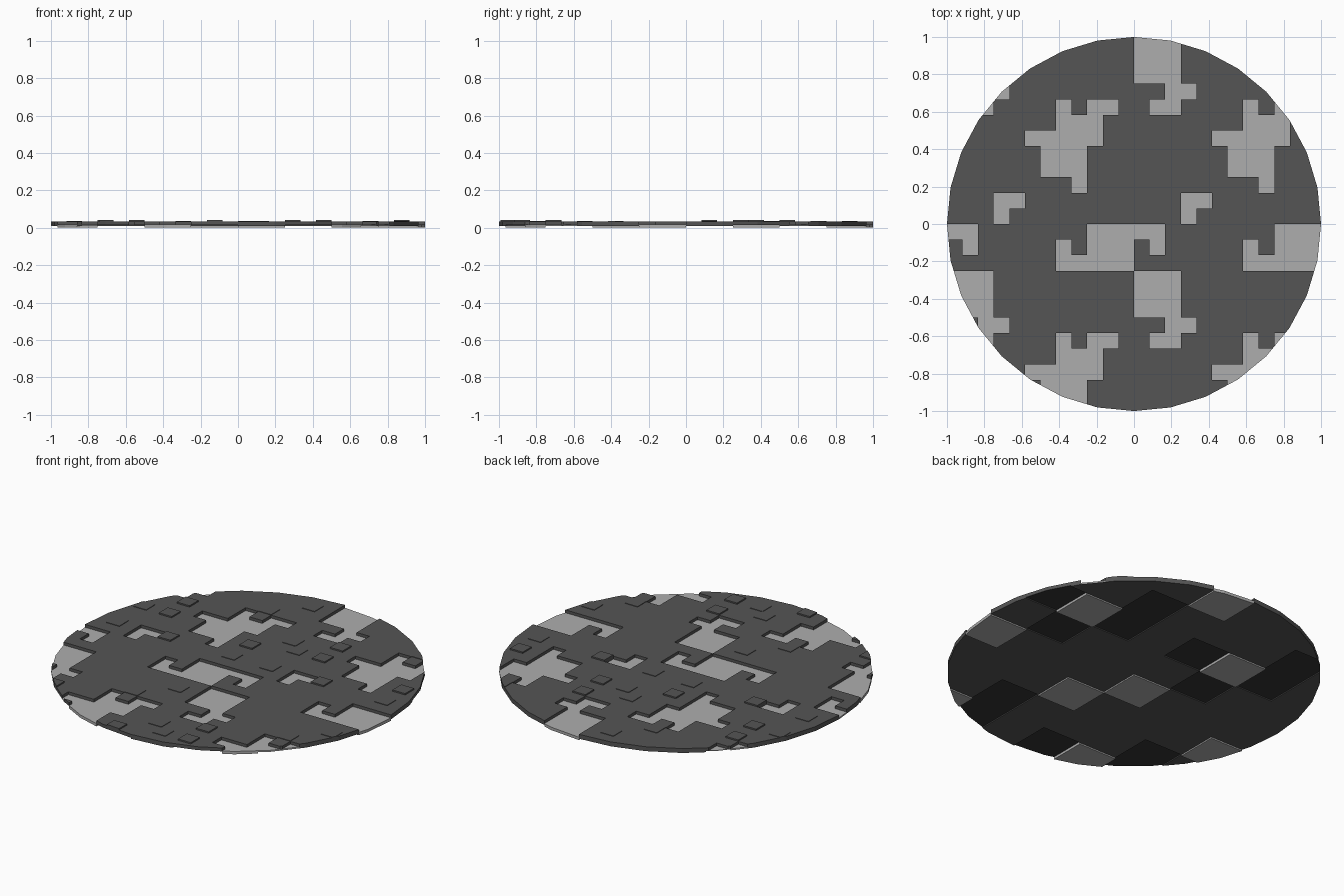
import bpy, bmesh, math

if "Cube" in bpy.data.objects:
    bpy.data.objects.remove(bpy.data.objects["Cube"])

C = 1 / 12          # small tile size; three small tiles make one large tile
PX, PY = 12, 15     # the tile pattern repeats over this many small tiles

# recessed light tiles: row -> columns, inside one repeat
LIGHT = {11: (0, 1, 2), 10: (0, 1, 2), 9: (0, 1, 2), 8: (2, 3), 7: (1, 2, -5, -3, -2),
         6: (-5, -4, -3), 5: (-7, -6, -5, -4, -3), 4: (-6, -5, -4), 3: (-6, -5, -4),
         2: (-4,), 1: (-9, -8), 0: (-9,), -1: (-3, -2, -1, 0, 1),
         -2: (-5, -3, -2, -1, 1), -3: (-5, -4, -3, -2, -1)}
light = {(i % PX, j % PY) for j, row in LIGHT.items() for i in row}
# raised small tiles
HIGH = {(i % PX, j % PY) for i, j in [(-9, 6), (-9, 4), (-7, 1), (-2, 3)]}
LOW = {(i % PX, j % PY) for i, j in [(-2, 10), (-11, 1), (-2, 1), (0, 5), (1, 4), (-11, 4), (-4, 8)]}
# large tiles on the underside
UNDER_LIGHT = {(2, 1), (0, 3), (3, 4)}
UNDER_BLACK = {(1, 1), (2, 0), (1, 2), (3, 1)}


def material(name, v):
    m = bpy.data.materials.new(name)
    m.diffuse_color = (v, v, v, 1)
    m.use_nodes = True
    m.node_tree.nodes["Principled BSDF"].inputs["Base Color"].default_value = m.diffuse_color
    return m


mats = {'dark': material('dark_grey', 0.09), 'light': material('light_grey', 0.42),
        'black': material('near_black', 0.035)}


def top_of(i, j):
    k = (i % PX, j % PY)
    if k in light:
        return 0.017, 'light'
    return (0.042 if k in HIGH else 0.037 if k in LOW else 0.034), 'dark'


def bottom_of(i, j):
    k = ((i // 3) % 4, (j // 3) % 5)
    if k in UNDER_LIGHT:
        return 0.0, 'light'
    return (0.014, 'black') if k in UNDER_BLACK else (0.008, 'dark')


# flat tile grid trimmed to a 32-sided disc
plan = bmesh.new()
bmesh.ops.create_grid(plan, x_segments=24, y_segments=24, size=1)
for s in range(32):
    a = 2 * math.pi * (s + 0.5) / 32
    n = (math.cos(a), math.sin(a), 0)
    r = math.cos(math.pi / 32)
    bmesh.ops.bisect_plane(plan, geom=plan.verts[:] + plan.edges[:] + plan.faces[:], dist=1e-6,
                           plane_co=(n[0] * r, n[1] * r, 0), plane_no=n, clear_outer=True)

parts = {}


def add(part, mat, pts):
    bm = parts.setdefault((part, mat), bmesh.new())
    bm.faces.new([bm.verts.new(p) for p in pts])


def cell(f):
    c = f.calc_center_median()
    return math.floor(c.x / C), math.floor(c.y / C)


def wall(part, mat, e, face, z0, z1):
    # upright strip along an edge, facing away from the given face
    a, b = [v.co for v in e.verts]
    d, out = b - a, (a + b) / 2 - face.calc_center_median()
    if d.y * out.x - d.x * out.y < 0:
        a, b = b, a
    add(part, mat, [(a.x, a.y, z0), (b.x, b.y, z0), (b.x, b.y, z1), (a.x, a.y, z1)])


# upper and lower tile faces
for f in plan.faces:
    flip = f.normal.z < 0
    co = [v.co for v in (reversed(f.verts) if flip else f.verts)]
    zt, mt = top_of(*cell(f))
    zb, mb = bottom_of(*cell(f))
    add('top_tiles', mt, [(p.x, p.y, zt) for p in co])
    add('underside_tiles', mb, [(p.x, p.y, zb) for p in reversed(co)])

# rim and steps between tiles
for e in plan.edges:
    fs = list(e.link_faces)
    if len(fs) == 1:
        zt, mt = top_of(*cell(fs[0]))
        zb, mb = bottom_of(*cell(fs[0]))
        wall('rim', mt, e, fs[0], zb, zt)
    elif len(fs) == 2:
        fs.sort(key=lambda f: top_of(*cell(f))[0])
        lo, hi = [top_of(*cell(f))[0] for f in fs]
        if hi > lo:
            wall('top_tiles', 'dark', e, fs[1], lo, hi)
        fs.sort(key=lambda f: bottom_of(*cell(f))[0])
        (lo, m), (hi, _) = [bottom_of(*cell(f)) for f in fs]
        if hi > lo:
            wall('underside_tiles', m, e, fs[0], lo, hi)
plan.free()

for (part, mat), bm in parts.items():
    bmesh.ops.remove_doubles(bm, verts=bm.verts[:], dist=1e-5)
    me = bpy.data.meshes.new(f'{mat}_{part}')
    bm.to_mesh(me)
    bm.free()
    me.materials.append(mats[mat])
    bpy.context.collection.objects.link(bpy.data.objects.new(f'{mat}_{part}', me))
